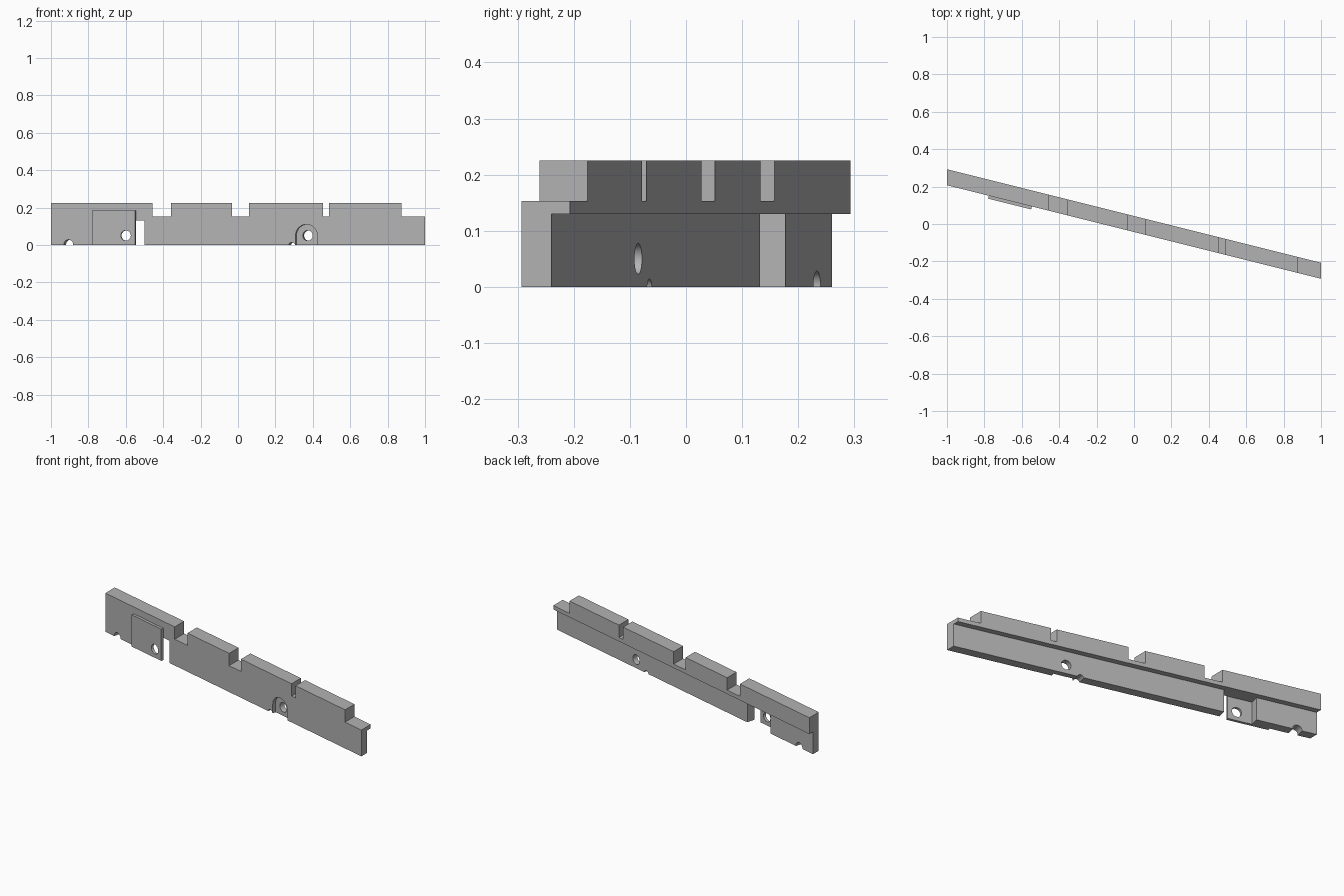
import bpy, bmesh, math
from mathutils import Matrix, Vector

cube = bpy.data.objects.get("Cube")
if cube:
    bpy.data.objects.remove(cube, do_unlink=True)

SLOPE = -0.25                  # the beam runs diagonally in plan
FRONT, WEB_BACK, BACK = -0.043, 0.010, 0.043
LEDGE = 0.13
TOP, NOTCH = 0.225, 0.153

grey = bpy.data.materials.new("plain grey")
grey.use_nodes = True
grey.diffuse_color = (0.45, 0.45, 0.45, 1)
grey.node_tree.nodes["Principled BSDF"].inputs["Base Color"].default_value = grey.diffuse_color

# Plan shear: ends and notches stay at constant x
SHEAR = Matrix.Identity(4)
SHEAR[1][0] = SLOPE


def square_to_front(x, z=0.0):
    """Frame on the front face at x, local y pointing straight into the beam."""
    spot = Vector((x, SLOPE * x + FRONT, z))
    return Matrix.Translation(spot) @ Matrix.Rotation(math.atan(SLOPE), 4, 'Z')


def prism(name, outline, y0, y1, matrix):
    """Extrude an x-z outline along y, then place it."""
    bm = bmesh.new()
    face = bm.faces.new([bm.verts.new((x, y0, z)) for x, z in outline])
    made = bmesh.ops.extrude_face_region(bm, geom=[face])["geom"]
    verts = [g for g in made if isinstance(g, bmesh.types.BMVert)]
    bmesh.ops.translate(bm, verts=verts, vec=(0, y1 - y0, 0))
    bm.transform(matrix)
    bmesh.ops.recalc_face_normals(bm, faces=bm.faces)
    mesh = bpy.data.meshes.new(name)
    bm.to_mesh(mesh)
    bm.free()
    mesh.materials.append(grey)
    obj = bpy.data.objects.new(name, mesh)
    bpy.context.collection.objects.link(obj)
    return obj


def rect(x0, x1, z0, z1):
    return [(x0, z0), (x1, z0), (x1, z1), (x0, z1)]


def arc(r, start=0, end=360, steps=40):
    angles = [math.radians(start + (end - start) * i / steps) for i in range(steps + 1)]
    pts = [(r * math.cos(a), r * math.sin(a)) for a in angles]
    return pts[:-1] if end - start == 360 else pts


def cut(obj, cutters):
    """Subtract each cutter, bake the result and discard the cutters."""
    for c in cutters:
        c.hide_render = True
        mod = obj.modifiers.new("cut", 'BOOLEAN')
        mod.operation, mod.solver, mod.object = 'DIFFERENCE', 'EXACT', c
    deps = bpy.context.evaluated_depsgraph_get()
    obj.data = bpy.data.meshes.new_from_object(obj.evaluated_get(deps))
    obj.modifiers.clear()
    for c in cutters:
        bpy.data.objects.remove(c, do_unlink=True)


def hole(x, z, r):
    return prism("hole_cutter", arc(r), -0.1, 0.2, square_to_front(x, z))


# Beam with notched top edge
outline = [(-1, 0), (1, 0), (1, NOTCH), (0.873, NOTCH), (0.873, TOP)]
for right, left in ((0.487, 0.455), (0.06, -0.033), (-0.358, -0.458)):
    outline += [(right, TOP), (right, NOTCH), (left, NOTCH), (left, TOP)]
outline.append((-1, TOP))
beam = prism("notched_beam", outline, FRONT, BACK, SHEAR)

# Back rebate, open slot, arched recess and drilled holes
stretch = math.hypot(1, SLOPE)
arch = arc(0.06, 0, 180) + [(-0.06, -0.2), (0.06, -0.2)]
cut(beam, [
    prism("rebate_cutter", rect(-1.2, 1.2, -0.1, LEDGE), WEB_BACK, 0.2, SHEAR),
    prism("slot_cutter", rect(-0.18 * stretch, 0, -0.1, LEDGE), -0.1, 0.2, square_to_front(-0.5)),
    prism("recess_cutter", arch, -0.1, 0.02, square_to_front(0.366, 0.05)),
    hole(0.368, 0.05, 0.0275),
    hole(0.288, -0.004, 0.018),
    hole(-0.906, 0.002, 0.026),
])

# Front plate overlapping the slot
plate = prism("front_plate", rect(-0.23 * stretch, 0, 0, 0.185), -0.016, 0, square_to_front(-0.546))
cut(plate, [hole(-0.596, 0.05, 0.0275)])

# Smooth bores, crisp edges
for obj in (beam, plate):
    bpy.ops.object.select_all(action='DESELECT')
    obj.select_set(True)
    bpy.context.view_layer.objects.active = obj
    bpy.ops.object.shade_smooth_by_angle(angle=math.radians(30))
